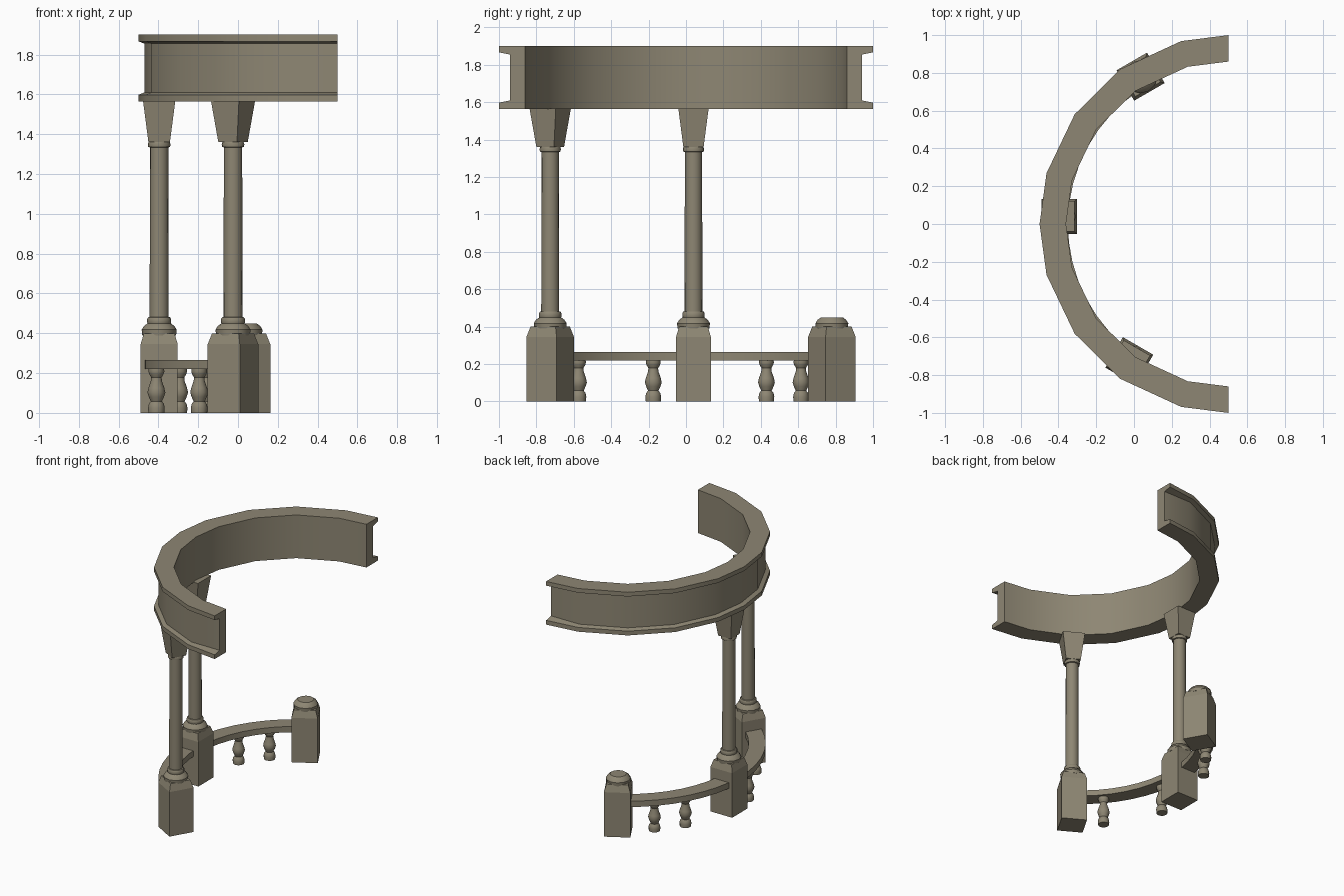
import bpy, math
from math import cos, sin, radians, pi

if "Cube" in bpy.data.objects:
    bpy.data.objects.remove(bpy.data.objects["Cube"])

stone = bpy.data.materials.new("weathered stone")
stone.diffuse_color = (0.27, 0.24, 0.172, 1)
stone.use_nodes = True
stone.node_tree.nodes["Principled BSDF"].inputs["Base Color"].default_value = stone.diffuse_color
CX = 0.5  # centre of the arc


def make(name, verts, faces, angle=35):
    me = bpy.data.meshes.new(name)
    me.from_pydata(verts, [], faces)
    me.materials.append(stone)
    ob = bpy.data.objects.new(name, me)
    bpy.context.collection.objects.link(ob)
    bpy.ops.object.select_all(action='DESELECT')
    ob.select_set(True)
    bpy.context.view_layer.objects.active = ob
    bpy.ops.object.mode_set(mode='EDIT')
    bpy.ops.mesh.select_all(action='SELECT')
    bpy.ops.mesh.normals_make_consistent(inside=False)
    bpy.ops.object.mode_set(mode='OBJECT')
    bpy.ops.object.shade_smooth_by_angle(angle=radians(angle))
    return ob


def skin(name, rings, angle=35):
    """Join equal rings of points into a capped tube."""
    n = len(rings[0])
    verts = [p for r in rings for p in r]
    faces = [(i * n + j, i * n + (j + 1) % n, (i + 1) * n + (j + 1) % n, (i + 1) * n + j)
             for i in range(len(rings) - 1) for j in range(n)]
    faces += [tuple(range(n)), tuple(range(len(verts) - n, len(verts)))]
    return make(name, verts, faces, angle)


def lathe(name, x, y, profile, n, turn=0):
    return skin(name, [[(x + r * cos(turn + 2 * pi * k / n), y + r * sin(turn + 2 * pi * k / n), z)
                        for k in range(n)] for r, z in profile])


def square(name, x, y, turn, levels):
    """Square block, levels are (half width, height)."""
    return lathe_square(name, x, y, turn, [(h * math.sqrt(2), z) for h, z in levels])


def lathe_square(name, x, y, turn, prof):
    return skin(name, [[(x + r * cos(turn + pi / 4 + k * pi / 2), y + r * sin(turn + pi / 4 + k * pi / 2), z)
                        for k in range(4)] for r, z in prof], 10)


def arc(name, angles, section):
    """Sweep a (radius, height) section around the arc centre."""
    return skin(name, [[(CX + r * cos(radians(a)), r * sin(radians(a)), z) for r, z in section(a)]
                       for a in angles])


# curved entablature with top and bottom flanges
def beam_section(a):
    w = 0.94 if abs(a - 180) > 85 else 0.97
    return [(0.86, 1.565), (1.0, 1.565), (1.0, 1.598), (w, 1.61),
            (w, 1.855), (1.0, 1.867), (1.0, 1.9), (0.86, 1.9)]


half = [0, 15.6, 35.5, 55, 75.5, 90]
arc("curved_entablature", [180 - a for a in reversed(half)] + [180 + a for a in half[1:]], beam_section)

# curved handrail
arc("handrail", [123 + 113 * i / 16 for i in range(17)],
    lambda a: [(0.85, 0.22), (0.97, 0.22), (0.97, 0.265), (0.85, 0.265)])

# posts, two of them carrying columns
for tag, x, y, turn, column in (("front", -0.025, -0.726, radians(60), True),
                                ("middle", -0.396, 0.04, 0, True),
                                ("rear", 0.035, 0.78, radians(-60), False)):
    square(tag + "_post", x, y, turn, [(0.093, 0), (0.093, 0.345), (0.077, 0.40)])
    lathe(tag + "_post_cap", x, y, [(0.085, 0.39), (0.088, 0.418), (0.076, 0.437), (0.058, 0.45)], 12)
    if column:
        lathe(tag + "_column", x, y,
              [(0.057, 0.445), (0.06, 0.455), (0.06, 0.472), (0.055, 0.48), (0.048, 0.482),
               (0.046, 1.334), (0.055, 1.336), (0.057, 1.35), (0.053, 1.362)], 16)
        square(tag + "_capital", x, y, turn, [(0.054, 1.36), (0.081, 1.567)])

# balusters under the handrail
for i, (x, y) in enumerate([(-0.195, -0.575), (-0.41, -0.175), (-0.296, 0.43), (-0.16, 0.615)]):
    lathe("baluster_%d" % (i + 1), x, y,
          [(0.040, 0), (0.042, 0.025), (0.038, 0.045), (0.028, 0.058), (0.038, 0.08), (0.045, 0.102),
           (0.040, 0.125), (0.028, 0.16), (0.026, 0.178), (0.036, 0.195), (0.040, 0.208), (0.038, 0.225)], 12)
